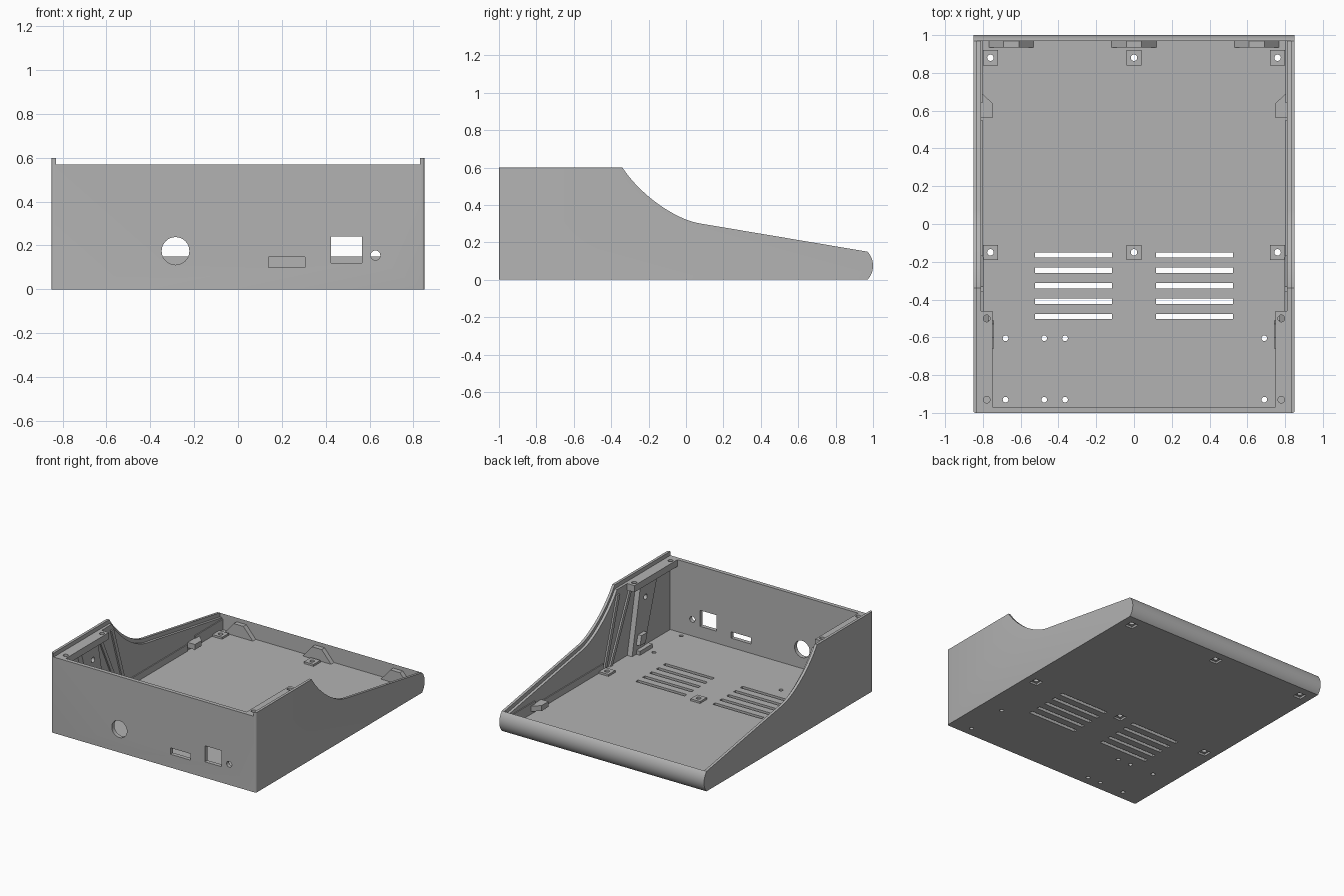
import bpy, bmesh
from math import sin, cos, pi, asin, radians
from mathutils import Vector
from mathutils.geometry import interpolate_bezier

cube = bpy.data.objects.get("Cube")
if cube:
    bpy.data.objects.remove(cube, do_unlink=True)

grey = bpy.data.materials.new("matte_grey")
grey.use_nodes = True
grey.diffuse_color = (0.45, 0.45, 0.45, 1)
bsdf = next(n for n in grey.node_tree.nodes if n.type == 'BSDF_PRINCIPLED')
bsdf.inputs["Base Color"].default_value = grey.diffuse_color
bsdf.inputs["Roughness"].default_value = 0.6

PLACE = {'x': lambda p, d: (d, p[0], p[1]),
         'y': lambda p, d: (p[0], d, p[1]),
         'z': lambda p, d: (p[0], p[1], d)}


def prism(axis, pts, a, b):
    """Outline extruded along an axis from a to b."""
    return [PLACE[axis](p, a) for p in pts], [PLACE[axis](p, b) for p in pts]


def box(x0, x1, y0, y1, z0, z1):
    return prism('z', [(x0, y0), (x1, y0), (x1, y1), (x0, y1)], z0, z1)


def disc(axis, u, v, r, a, b, n=32):
    ring = [(u + r * cos(2 * pi * i / n), v + r * sin(2 * pi * i / n)) for i in range(n)]
    return prism(axis, ring, a, b)


def mirrored(solid):
    return tuple([(-x, y, z) for x, y, z in ring] for ring in solid)


def build(name, solids):
    bm = bmesh.new()
    for lower, upper in solids:
        lo = [bm.verts.new(p) for p in lower]
        hi = [bm.verts.new(p) for p in upper]
        bm.faces.new(lo[::-1])
        bm.faces.new(hi)
        for i in range(len(lo)):
            j = (i + 1) % len(lo)
            bm.faces.new((lo[i], lo[j], hi[j], hi[i]))
    bmesh.ops.recalc_face_normals(bm, faces=bm.faces)
    mesh = bpy.data.meshes.new(name)
    bm.to_mesh(mesh)
    bm.free()
    mesh.materials.append(grey)
    obj = bpy.data.objects.new(name, mesh)
    bpy.context.collection.objects.link(obj)
    return obj


def cut(obj, *groups):
    """Subtract each group of solids in turn."""
    for solids in groups:
        cutter = build("cutter", solids)
        cutter.hide_render = True
        mod = obj.modifiers.new("cut", 'BOOLEAN')
        mod.operation, mod.solver, mod.object = 'DIFFERENCE', 'EXACT', cutter
        bpy.context.view_layer.update()
        graph = bpy.context.evaluated_depsgraph_get()
        mesh = bpy.data.meshes.new_from_object(obj.evaluated_get(graph))
        obj.modifiers.clear()
        obj.data = mesh
        bpy.data.objects.remove(cutter, do_unlink=True)


def smooth(obj):
    for p in obj.data.polygons:
        p.use_smooth = True
    obj.data.set_sharp_from_angle(angle=radians(25))


# Side profile: flat top, sweeping curve, sloped deck, rounded rear nose
curve = [(p.x, p.y) for p in interpolate_bezier(
    Vector((-0.34, 0.6)), Vector((-0.25, 0.46)), Vector((-0.06, 0.32)), Vector((0.08, 0.3)), 20)]
deck = curve + [(0.97, 0.15)]
R = 0.109
half = asin(0.075 / R)
nose = [(1 - R + R * cos(a), 0.075 + R * sin(a))
        for a in (half * (1 - i / 8) for i in range(1, 17))]
profile = [(-1, 0), (-1, 0.6)] + deck + nose

# Lid seat, cavity and openings
seat = [(-1.1, 0.57)] + [(y, z - 0.03) for y, z in deck] + [(0.97, 1), (-1.1, 1)]
bosses = [(x, y) for x in (-0.76, 0, 0.76) for y in (-0.15, 0.88)]
screw_holes = [disc('z', x, y, 0.017, -0.1, 0.1, 20) for x, y in bosses]
board_holes = [disc('z', x, y, 0.015, -0.1, 0.1, 20)
               for x in (-0.68, -0.475, -0.365, 0.69) for y in (-0.605, -0.93)]
vents = [box(s * 0.32 - 0.203, s * 0.32 + 0.203, y - 0.014, y + 0.014, -0.1, 0.1)
         for s in (-1, 1) for y in (-0.49 + 0.0815 * i for i in range(5))]
ports = [disc('y', -0.285, 0.175, 0.063, -1.1, -0.9, 48),
         disc('y', 0.627, 0.155, 0.022, -1.1, -0.9),
         box(0.14, 0.305, -1.1, -0.9, 0.1, 0.148),
         box(0.425, 0.565, -1.1, -0.9, 0.12, 0.24)]
nut_pockets = [box(x - 0.032, x + 0.032, y - 0.032, y + 0.032, -0.1, 0.015) for x, y in bosses]

# Case shell
shell = build("case_shell", [prism('x', profile, -0.85, 0.85)])
bm = bmesh.new()
bm.from_mesh(shell.data)
corners = [e for e in bm.edges if all(v.co.y < -0.99 for v in e.verts)
           and abs(e.verts[0].co.z - e.verts[1].co.z) > 0.3]
bmesh.ops.bevel(bm, geom=corners, offset=0.012, segments=3, affect='EDGES', profile=0.5)
bm.to_mesh(shell.data)
bm.free()
cut(shell, [prism('x', seat, -0.83, 0.83)],
    [box(-0.81, 0.81, -0.97, 0.97, 0.03, 1)],
    screw_holes + board_holes + vents + ports, nut_pockets)
smooth(shell)

# Raised pads around the floor screws
pads = build("screw_pads", [box(x - 0.04, x + 0.04, y - 0.04, y + 0.04, 0.028, 0.045)
                            for x, y in bosses])
cut(pads, screw_holes)
smooth(pads)

# Tapered tabs on the rear wall
build("rear_tabs", [prism('y', [(c - 0.12, 0.028), (c + 0.12, 0.028), (c + 0.04, 0.12),
                                (c - 0.04, 0.12)], 0.935, 0.975) for c in (-0.65, 0, 0.65)])

# Parts repeated on both side walls
for side, flip in (("left", lambda s: s), ("right", mirrored)):
    # Lid screw rail with two holes
    rail = build(side + "_lid_rail", [flip(box(0.75, 0.815, -0.975, -0.46, 0.52, 0.57))])
    cut(rail, [flip(disc('z', 0.78, y, 0.018, 0.4, 0.7, 20)) for y in (-0.93, -0.5)])
    smooth(rail)

    # Leaning bracket plate with its clip and foot
    plate = [(-0.46, 0.028), (-0.56, 0.525), (-0.76, 0.525), (-0.6, 0.028)]
    bracket = build(side + "_bracket", [flip(prism('x', plate, 0.77, 0.815))])
    cut(bracket, [flip(disc('x', -0.62, 0.42, 0.02, 0.7, 0.8, 20))])
    smooth(bracket)
    clip = [(-0.51, 0.1), (-0.53, 0.17), (-0.6, 0.17), (-0.58, 0.1)]
    build(side + "_bracket_clip", [flip(prism('x', clip, 0.74, 0.775))])
    build(side + "_bracket_foot", [flip(box(0.74, 0.775, -0.66, -0.51, 0.028, 0.06))])

    # Slanted guide ribs on the wall
    front_rib = [(-0.24, 0.028), (-0.48, 0.53), (-0.51, 0.53), (-0.27, 0.028)]
    rear_rib = [(-0.17, 0.028), (-0.33, 0.53), (-0.36, 0.53), (-0.2, 0.028)]
    build(side + "_guide_ribs", [flip(prism('x', r, 0.798, 0.815)) for r in (front_rib, rear_rib)])

    # Low wall strip and chamfered support block
    build(side + "_wall_strip", [flip(box(0.803, 0.815, -0.17, 0.55, 0.028, 0.08)),
                                 flip(box(0.803, 0.815, 0.64, 0.972, 0.028, 0.11))])
    block = [(0.815, 0.56), (0.75, 0.56), (0.75, 0.64), (0.803, 0.69), (0.815, 0.69)]
    build(side + "_support_block", [flip(prism('z', block, 0.05, 0.09))])
